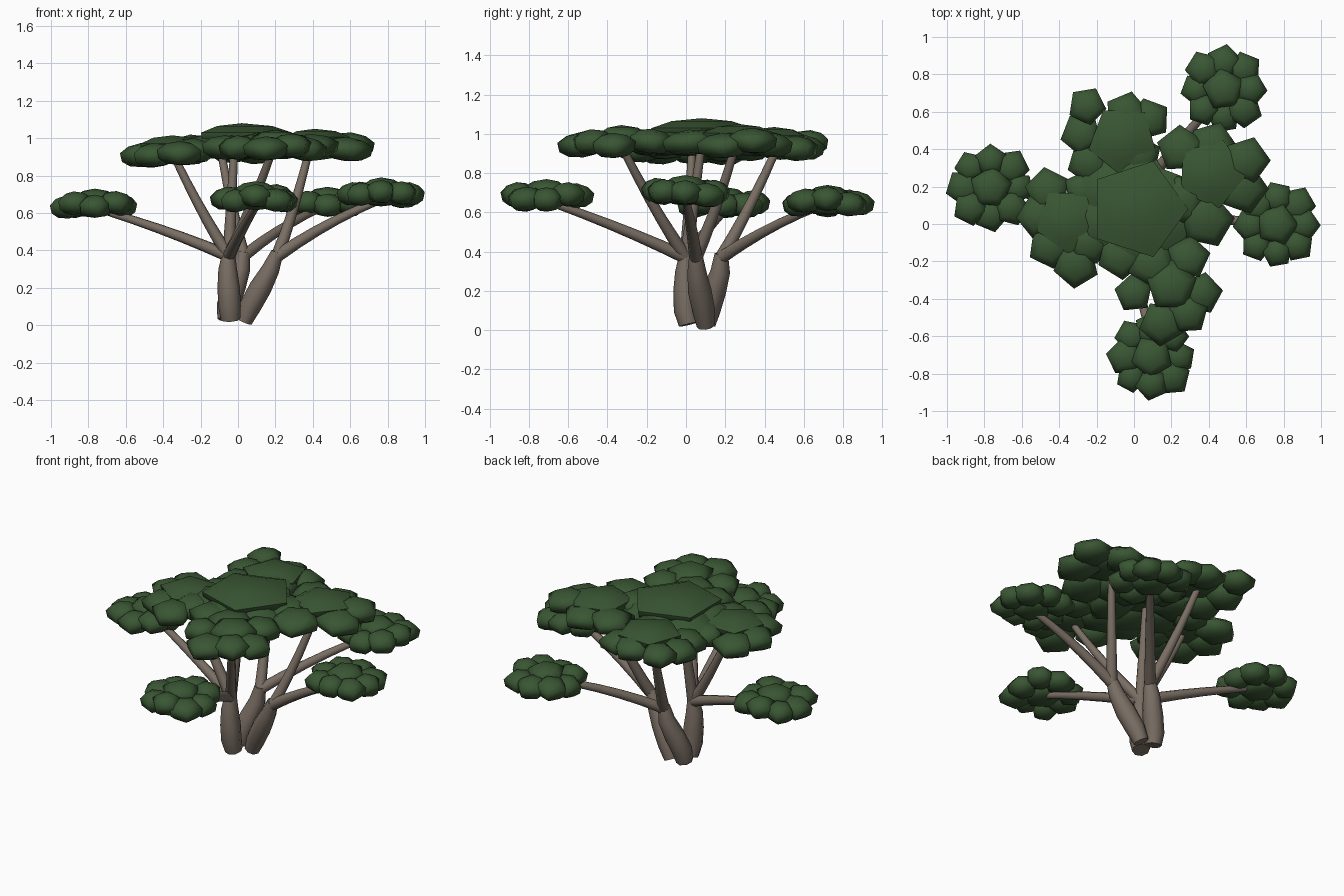
import bpy, bmesh, math, random
from mathutils import Vector, Matrix

if "Cube" in bpy.data.objects:
    bpy.data.objects.remove(bpy.data.objects["Cube"])

random.seed(4)


def material(name, rgb):
    m = bpy.data.materials.new(name)
    m.diffuse_color = (*rgb, 1)
    m.use_nodes = True
    m.node_tree.nodes["Principled BSDF"].inputs["Base Color"].default_value = m.diffuse_color
    return m


BARK = material("bark brown", (0.19, 0.155, 0.125))
LEAF = material("leaf green", (0.041, 0.092, 0.033))


def finish(bm, name, mat, angle):
    bmesh.ops.recalc_face_normals(bm, faces=bm.faces)
    me = bpy.data.meshes.new(name)
    bm.to_mesh(me)
    bm.free()
    me.materials.append(mat)
    me.shade_smooth()
    me.set_sharp_from_angle(angle=math.radians(angle))
    ob = bpy.data.objects.new(name, me)
    bpy.context.collection.objects.link(ob)


def skin(bm, rings):
    """Join vertex rings into a closed tube."""
    n = len(rings[0])
    for a, b in zip(rings, rings[1:]):
        for i in range(n):
            bm.faces.new((a[i], a[(i + 1) % n], b[(i + 1) % n], b[i]))


def limb(name, path, sides=8):
    """Tapered tube through (x, y, z, radius) points."""
    bm = bmesh.new()
    pts = [Vector(p[:3]) for p in path]
    rings = []
    for k, p in enumerate(pts):
        d = (pts[min(k + 1, len(pts) - 1)] - pts[max(k - 1, 0)]).normalized()
        rot = Vector((0, 0, 1)).rotation_difference(d)
        rings.append([bm.verts.new(p + rot @ Vector((
            path[k][3] * math.cos(math.tau * i / sides),
            path[k][3] * math.sin(math.tau * i / sides), 0))) for i in range(sides)])
    skin(bm, rings)
    bm.faces.new(rings[0])
    bm.faces.new(rings[-1])
    finish(bm, name, BARK, 60)


def clump(bm, x, y, z, r, t, out=None, tilt=0.0, turn=None):
    """Five-sided flattened leaf clump, tipped along its outward angle."""
    a = random.uniform(0, math.tau) if out is None else out + random.uniform(-0.5, 0.5)
    a = a if turn is None else turn
    m = Matrix.Translation((x, y, z))
    if out is not None:
        m = m @ Matrix.Rotation(tilt, 4, Vector((-math.sin(out), math.cos(out), 0)))
    rings = []
    for f, h in ((0.6, -0.42), (0.95, -0.2), (1.0, 0.16), (0.6, 0.4)):
        rings.append([bm.verts.new(m @ Vector((r * f * math.cos(a + math.tau * i / 5),
                                               r * f * math.sin(a + math.tau * i / 5), t * h)))
                      for i in range(5)])
    skin(bm, rings)
    for ring, h in ((rings[0], -0.5), (rings[-1], 0.5)):
        tip = bm.verts.new(m @ Vector((0, 0, t * h)))
        for i in range(5):
            bm.faces.new((ring[i], ring[(i + 1) % 5], tip))


# Trunks
limb("front_trunk", [(-0.04, 0.015, 0.03, 0.052), (-0.045, -0.002, 0.10, 0.06),
                     (-0.05, -0.005, 0.20, 0.06), (-0.055, -0.005, 0.30, 0.05),
                     (-0.05, 0.0, 0.39, 0.033)])
limb("right_trunk", [(0.03, 0.10, 0.02, 0.045), (0.065, 0.09, 0.10, 0.058),
                     (0.12, 0.07, 0.20, 0.06), (0.175, 0.055, 0.30, 0.048),
                     (0.21, 0.05, 0.39, 0.033)])
limb("back_trunk", [(-0.06, 0.10, 0.03, 0.05), (-0.055, 0.115, 0.10, 0.06),
                    (-0.02, 0.145, 0.20, 0.06), (0.015, 0.175, 0.30, 0.05),
                    (0.03, 0.18, 0.39, 0.034)])

# Branches: start, end, upward bow
A, B, C = (-0.05, 0.0, 0.37), (0.21, 0.05, 0.37), (0.03, 0.18, 0.37)
branches = {
    "low_left_branch": (A, (-0.68, 0.19, 0.60), 0.01),
    "low_front_branch": (A, (0.10, -0.66, 0.64), 0.01),
    "low_right_branch": (B, (0.74, 0.0, 0.66), 0.02),
    "low_back_branch": (C, (0.45, 0.68, 0.63), 0.02),
    "high_left_branch": (A, (-0.34, 0.03, 0.90), -0.02),
    "high_front_branch": (A, (0.18, -0.32, 0.92), -0.02),
    "high_right_branch": (B, (0.38, 0.25, 0.93), -0.03),
    "high_back_branch": (C, (-0.09, 0.46, 0.92), -0.02),
    "high_centre_branch": (A, (-0.02, 0.08, 0.95), 0.0),
}
for name, (s, e, bow) in branches.items():
    s, e = Vector(s), Vector(e)
    path = []
    for k in range(6):
        u = k / 5
        p = s.lerp(e, u)
        p.z += 4 * bow * u * (1 - u)
        path.append((*p, 0.034 - 0.014 * u))
    limb(name, path)

# Low leaf pads: a raised middle clump ringed by smaller ones
for name, x, y, z in (("low_left_leaves", -0.765, 0.195, 0.645),
                      ("low_right_leaves", 0.765, -0.005, 0.705),
                      ("low_back_leaves", 0.48, 0.72, 0.655),
                      ("low_front_leaves", 0.095, -0.71, 0.685)):
    bm = bmesh.new()
    clump(bm, x, y, z + 0.025, 0.115, 0.12)
    clump(bm, x, y, z - 0.02, 0.12, 0.10)
    for i in range(8):
        a = math.tau * i / 8
        d = 0.146 + 0.008 * (i % 2)
        clump(bm, x + d * math.cos(a), y + d * math.sin(a),
              z + random.uniform(-0.02, 0.015), random.uniform(0.083, 0.1), 0.125, a, 0.12)
    finish(bm, name, LEAF, 65)

# Crown: four lobes, as (x, y, radius) clumps around a lobe middle
crown = {
    "crown_left_leaves": (-0.35, 0.02, 0.925, 0.18, 2.2, [
        (-0.46, 0.18, 0.125), (-0.51, 0.04, 0.12), (-0.45, -0.12, 0.12),
        (-0.31, -0.22, 0.125), (-0.24, -0.10, 0.12), (-0.27, 0.18, 0.11)]),
    "crown_back_leaves": (-0.06, 0.45, 0.945, 0.19, 0.9, [
        (-0.25, 0.63, 0.105), (-0.04, 0.59, 0.12), (0.08, 0.56, 0.115),
        (-0.28, 0.48, 0.115), (0.02, 0.36, 0.13), (-0.24, 0.33, 0.12)]),
    "crown_right_leaves": (0.41, 0.27, 0.96, 0.19, 1.2, [
        (0.42, 0.42, 0.13), (0.60, 0.34, 0.13), (0.58, 0.19, 0.14),
        (0.39, 0.02, 0.15), (0.25, 0.40, 0.13), (0.25, 0.12, 0.14)]),
    "crown_front_leaves": (0.20, -0.33, 0.955, 0.14, 0.3, [
        (0.00, -0.37, 0.105), (0.36, -0.37, 0.115), (0.29, -0.18, 0.12),
        (0.15, -0.53, 0.125), (0.29, -0.48, 0.11), (0.09, -0.20, 0.14)]),
}
for name, (x, y, z, r, turn, ring) in crown.items():
    bm = bmesh.new()
    clump(bm, x, y, z + 0.025, r, 0.13, turn=turn)
    for cx, cy, cr in ring:
        clump(bm, cx, cy, z + random.uniform(-0.02, 0.01), cr, 0.13,
              math.atan2(cy - y, cx - x), 0.1)
    finish(bm, name, LEAF, 65)

# Crown centre: wide top clump with a ring below
bm = bmesh.new()
clump(bm, 0.02, 0.08, 1.005, 0.27, 0.15, turn=0.0)
for i in range(6):
    a = math.tau * i / 6 + 0.4
    clump(bm, 0.18 * math.cos(a), 0.08 + 0.18 * math.sin(a), 0.955, 0.16, 0.13, a, 0.1)
clump(bm, -0.07, -0.17, 0.95, 0.13, 0.13)
finish(bm, "crown_centre_leaves", LEAF, 65)
